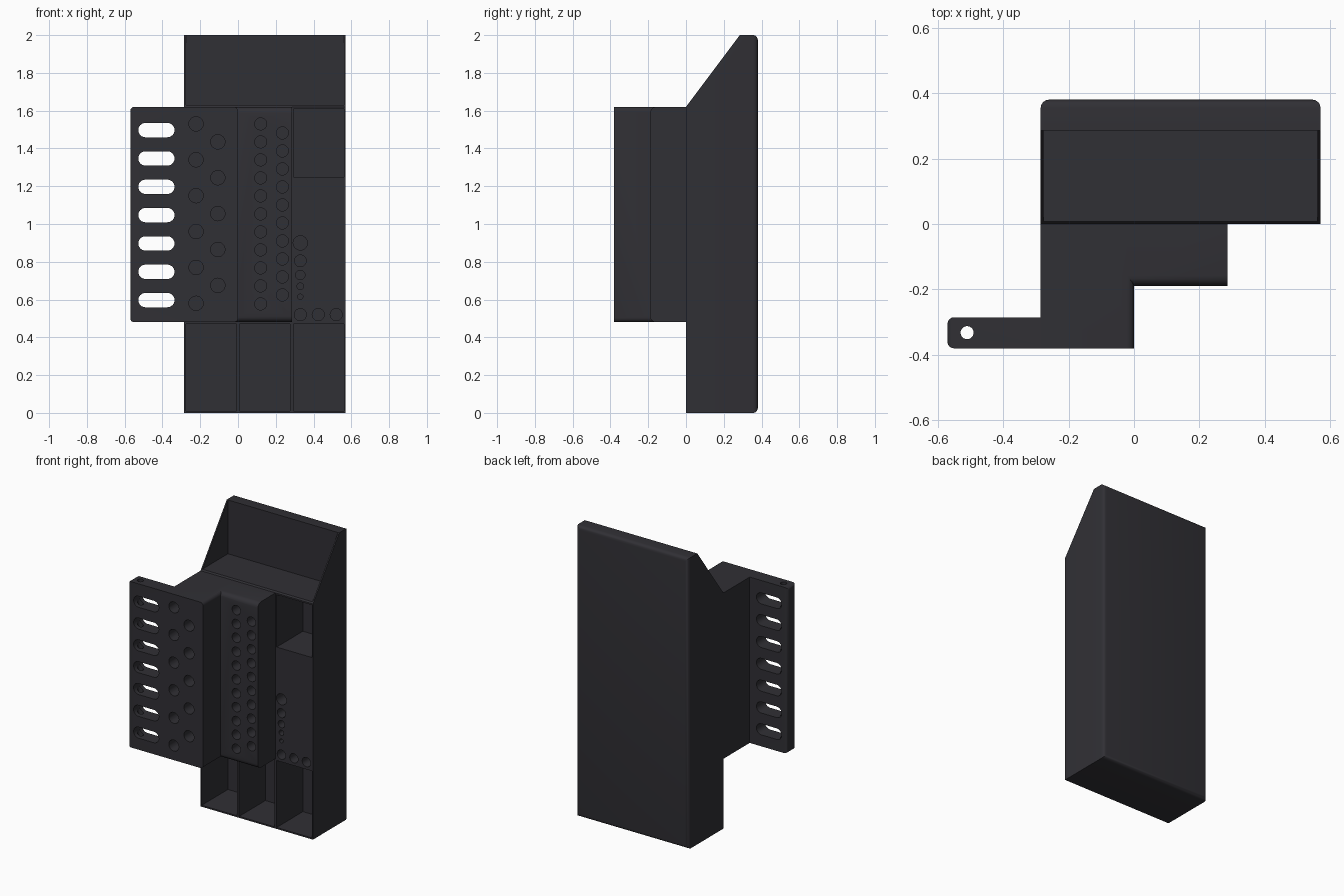
import bpy, bmesh, math
from mathutils import Vector

if "Cube" in bpy.data.objects:
    bpy.data.objects.remove(bpy.data.objects["Cube"])

mat = bpy.data.materials.new("charcoal")
mat.diffuse_color = (0.03, 0.029, 0.035, 1)
mat.use_nodes = True
mat.node_tree.nodes["Principled BSDF"].inputs["Base Color"].default_value = mat.diffuse_color


def prism(bm, pts, vec):
    """Extrude a planar polygon of 3D points along vec into a closed solid."""
    a = [bm.verts.new(p) for p in pts]
    b = [bm.verts.new(Vector(p) + Vector(vec)) for p in pts]
    n = len(a)
    faces = [bm.faces.new(a), bm.faces.new(b)]
    faces += [bm.faces.new((a[i], a[(i + 1) % n], b[(i + 1) % n], b[i])) for i in range(n)]
    bmesh.ops.recalc_face_normals(bm, faces=faces)


def box(bm, x0, x1, y0, y1, z0, z1):
    prism(bm, [(x0, y0, z0), (x1, y0, z0), (x1, y0, z1), (x0, y0, z1)], (0, y1 - y0, 0))


def slot(bm, x, z, r, half, y0, y1, n=24):
    """Round (half = 0) or stadium shaped cutter running along y."""
    pts = []
    for side in ((1, -1) if half else (1,)):
        count = n // 2 + 1 if half else n
        for i in range(count):
            a = 2 * math.pi * i / n + (-math.pi / 2 if side > 0 else math.pi / 2)
            pts.append((x + side * half + r * math.cos(a), y0, z + r * math.sin(a)))
    prism(bm, pts, (0, y1 - y0, 0))


def round_edges(bm, test, r):
    edges = [e for e in bm.edges if all(test(v.co) for v in e.verts)]
    bmesh.ops.bevel(bm, geom=edges, offset=r, segments=4, profile=0.5, affect='EDGES')


def finish(bm, name):
    me = bpy.data.meshes.new(name)
    bm.to_mesh(me)
    bm.free()
    ob = bpy.data.objects.new(name, me)
    bpy.context.collection.objects.link(ob)
    return ob


# Main housing with sloped upper sides and a rounded back
bm = bmesh.new()
side = [(0, 0), (0.38, 0), (0.38, 2), (0.285, 2), (0, 1.62)]
prism(bm, [(-0.285, y, z) for y, z in side], (0.855, 0, 0))
round_edges(bm, lambda c: c.y > 0.37, 0.025)
housing = finish(bm, "tool_rack")

# Middle step block
bm = bmesh.new()
box(bm, -0.05, 0.285, -0.19, 0.1, 0.48, 1.62)
for z in (0.48, 1.62):
    round_edges(bm, lambda c: c.y < -0.1899 and abs(c.z - z) < 1e-4, 0.032)
middle = finish(bm, "middle_step")

# Tall step block
bm = bmesh.new()
box(bm, -0.285, 0, -0.38, 0.1, 0.48, 1.62)
for z in (0.48, 1.62):
    round_edges(bm, lambda c: c.x > -1e-4 and abs(c.z - z) < 1e-4, 0.022)
tall = finish(bm, "tall_step")

# Side flange for hanging tools
bm = bmesh.new()
box(bm, -0.57, -0.25, -0.38, -0.285, 0.48, 1.62)
round_edges(bm, lambda c: c.x < -0.569, 0.02)
flange = finish(bm, "side_flange")

# Cutters: open tray, bins, tool holes and flange slots
bm = bmesh.new()
BACK = 0.285
box(bm, -0.276, 0.561, -0.1, BACK, 1.63, 2.2)
for x in (-0.285, 0, 0.285):
    box(bm, x + 0.009, x + 0.276, -0.1, BACK, 0.01, 0.47)
box(bm, 0.294, 0.561, -0.1, BACK, 1.25, 1.61)

holes = [(-0.222, 1.53 - 0.19 * i, 0.038) for i in range(6)]
holes += [(-0.107, 1.435 - 0.19 * i, 0.038) for i in range(5)]
holes += [(0.12, 1.53 - 0.0953 * i, 0.032) for i in range(11)]
holes += [(0.235, 1.482 - 0.0953 * i, 0.032) for i in range(10)]
holes += [(0.33, 0.9, 0.038), (0.33, 0.805, 0.031), (0.33, 0.73, 0.025),
          (0.33, 0.67, 0.018), (0.33, 0.615, 0.014)]
holes += [(0.33 + 0.095 * i, 0.52, 0.032) for i in range(3)]
for x, z, r in holes:
    slot(bm, x, z, r, 0, -0.5, BACK - 0.001)
for i in range(7):
    slot(bm, -0.432, 0.597 + 0.15 * i, 0.038, 0.058, -0.5, -0.2)
pockets = finish(bm, "pocket_cutter")

# Cutter: vertical retaining-pin hole in the flange
bm = bmesh.new()
pts = [(-0.51 + 0.02 * math.cos(math.tau * i / 24), -0.332 + 0.02 * math.sin(math.tau * i / 24), 0.4)
       for i in range(24)]
prism(bm, pts, (0, 0, 1.4))
pin = finish(bm, "pin_cutter")

# Join the blocks, then carve them
parts = [(middle, 'UNION'), (tall, 'UNION'), (flange, 'UNION'),
         (pockets, 'DIFFERENCE'), (pin, 'DIFFERENCE')]
for ob, op in parts:
    m = housing.modifiers.new(ob.name, 'BOOLEAN')
    m.operation, m.object, m.solver = op, ob, 'EXACT'
bpy.context.view_layer.objects.active = housing
housing.select_set(True)
for m in list(housing.modifiers):
    bpy.ops.object.modifier_apply(modifier=m.name)
for ob, _ in parts:
    bpy.data.objects.remove(ob)

housing.data.materials.clear()
housing.data.materials.append(mat)
bpy.ops.object.shade_smooth_by_angle(angle=math.radians(30))
